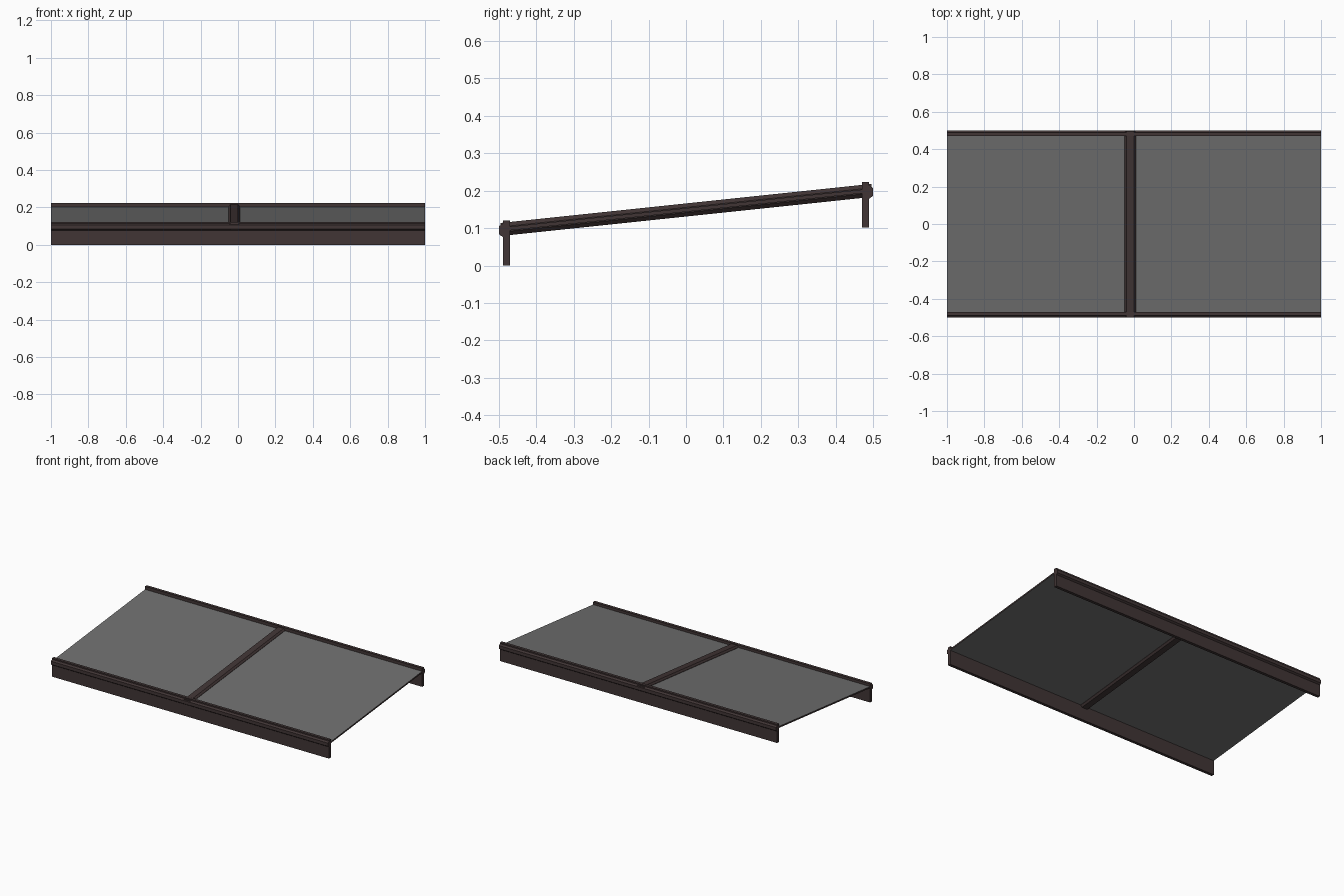
import bpy, bmesh

if "Cube" in bpy.data.objects:
    bpy.data.objects.remove(bpy.data.objects["Cube"])


def material(name, rgb):
    m = bpy.data.materials.new(name)
    m.diffuse_color = (*rgb, 1)
    m.use_nodes = True
    m.node_tree.nodes["Principled BSDF"].inputs["Base Color"].default_value = m.diffuse_color
    return m


BROWN = material("dark brown metal", (0.052, 0.035, 0.035))
GREY = material("grey glass", (0.16, 0.16, 0.16))
SLOPE = 0.1053


def loft(name, start, end, mats):
    """Prism between two matching rings of points."""
    bm = bmesh.new()
    a = [bm.verts.new(p) for p in start]
    b = [bm.verts.new(p) for p in end]
    n = len(a)
    for i in range(n):
        bm.faces.new((a[i], a[(i + 1) % n], b[(i + 1) % n], b[i]))
    bm.faces.new(a[::-1])
    bm.faces.new(b)
    bmesh.ops.recalc_face_normals(bm, faces=bm.faces)
    me = bpy.data.meshes.new(name)
    bm.to_mesh(me)
    bm.free()
    for m in mats:
        me.materials.append(m)
    ob = bpy.data.objects.new(name, me)
    bpy.context.collection.objects.link(ob)
    return ob


def along_x(name, profile):
    return loft(name, [(-1, y, z) for y, z in profile],
                [(1, y, z) for y, z in profile], [BROWN])


def along_slope(name, profile, y0, y1, mats):
    def ring(y):
        return [(x, y, 0.1485 + SLOPE * y + z) for x, z in profile]
    return loft(name, ring(y0), ring(y1), mats)


# Lower and upper rails, each with a bevelled outer lip
for name, s, z in (("front_rail", -1, 0.0), ("back_rail", 1, 0.102)):
    prof = [(0.47, 0), (0.489, 0), (0.489, 0.076), (0.5, 0.084),
            (0.5, 0.105), (0.489, 0.113), (0.489, 0.121), (0.47, 0.121)]
    along_x(name, [(s * y, z + h) for y, h in prof])

# Sloping centre bar with chamfered edges
along_slope("centre_bar",
            [(-0.05, -0.007), (-0.04, -0.0175), (0.0, -0.0175), (0.01, -0.007),
             (0.01, 0.007), (0.0, 0.0175), (-0.04, 0.0175), (-0.05, 0.007)],
            -0.496, 0.496, [BROWN])

# Sloping panel: grey faces, brown edges
panel = along_slope("panel", [(-1, -0.005), (1, -0.005), (1, 0.005), (-1, 0.005)],
                    -0.48, 0.48, [BROWN, GREY])
for p in panel.data.polygons:
    p.material_index = 1 if abs(p.normal.z) > 0.7 else 0
